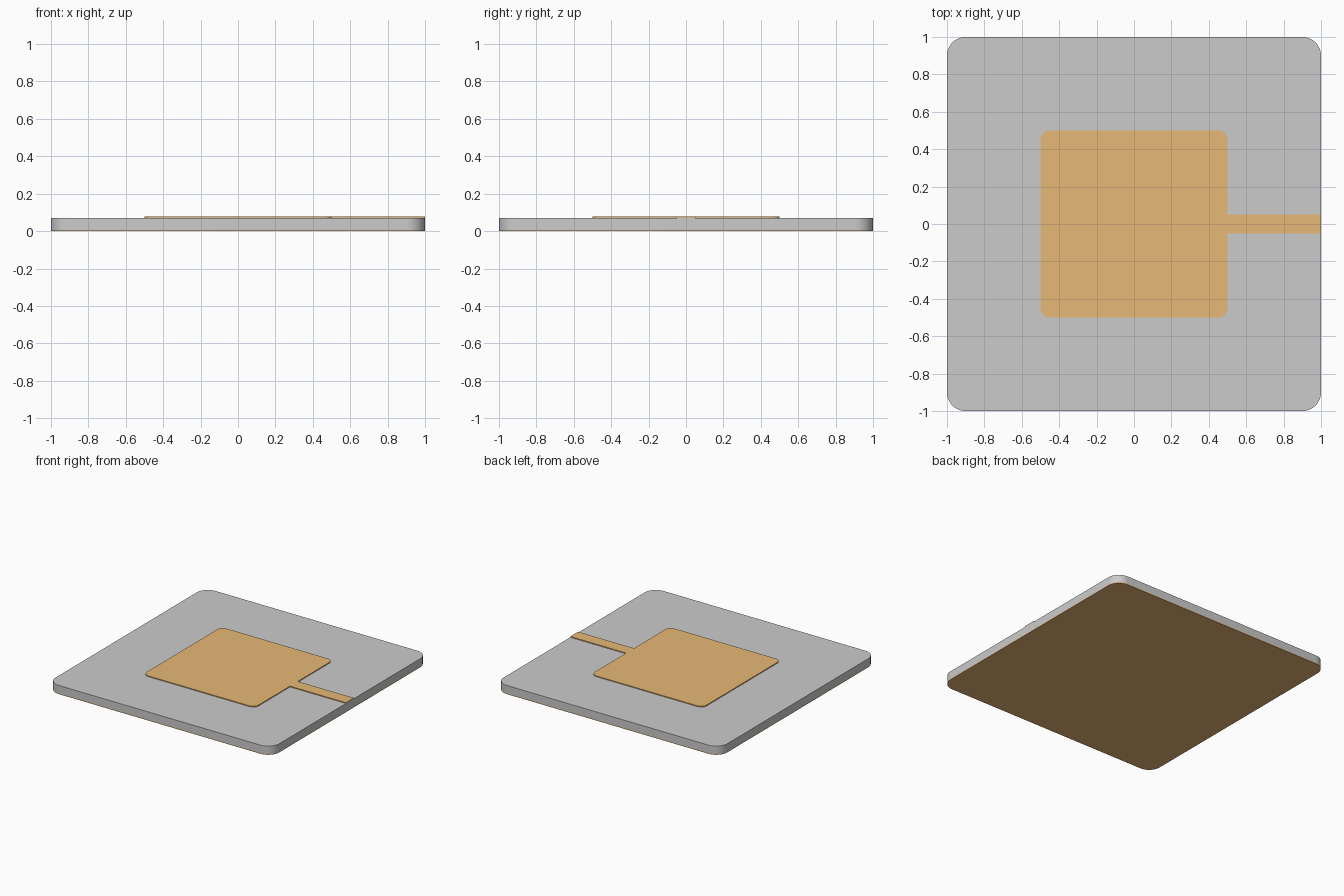
import bpy, bmesh
from math import sin, cos, pi

if "Cube" in bpy.data.objects:
    bpy.data.objects.remove(bpy.data.objects["Cube"])

copper = bpy.data.materials.new("copper")
copper.diffuse_color = (0.8, 0.48, 0.18, 1)
copper.use_nodes = True
copper.node_tree.nodes["Principled BSDF"].inputs["Base Color"].default_value = copper.diffuse_color


def corner_arc(cx, cy, r, quadrant, steps=12):
    """Points of a quarter circle, counter-clockwise."""
    return [(cx + r * cos(pi / 2 * (quadrant + i / steps)),
             cy + r * sin(pi / 2 * (quadrant + i / steps))) for i in range(steps + 1)]


def rounded_square(half, r):
    c = half - r
    return [p for q, (sx, sy) in enumerate([(1, 1), (-1, 1), (-1, -1), (1, -1)])
            for p in corner_arc(sx * c, sy * c, r, q)]


def slab(name, outline, z0, z1, material=None):
    """Extrude a flat outline between two heights."""
    bm = bmesh.new()
    base = bm.faces.new([bm.verts.new((x, y, z0)) for x, y in outline])
    top = bmesh.ops.extrude_face_region(bm, geom=[base], use_keep_orig=True)
    moved = [v for v in top["geom"] if isinstance(v, bmesh.types.BMVert)]
    bmesh.ops.translate(bm, vec=(0, 0, z1 - z0), verts=moved)
    bmesh.ops.recalc_face_normals(bm, faces=bm.faces)
    mesh = bpy.data.meshes.new(name)
    bm.to_mesh(mesh)
    bm.free()
    obj = bpy.data.objects.new(name, mesh)
    bpy.context.collection.objects.link(obj)
    if material:
        mesh.materials.append(material)
    bpy.ops.object.select_all(action='DESELECT')
    obj.select_set(True)
    bpy.context.view_layer.objects.active = obj
    bpy.ops.object.shade_smooth_by_angle(angle=pi / 6)
    return obj


# Board: thin copper ground plane under a grey substrate
board = rounded_square(1.0, 0.1)
slab("ground_plane", board, 0, 0.007, copper)
slab("substrate", board, 0.007, 0.07)

# Copper patch with its feed line running to the +x edge
feed = [(0.5, -0.05), (1.0, -0.05), (1.0, 0.05), (0.5, 0.05)]
slab("patch_and_feed_line", rounded_square(0.5, 0.05) + feed, 0.07, 0.077, copper)
